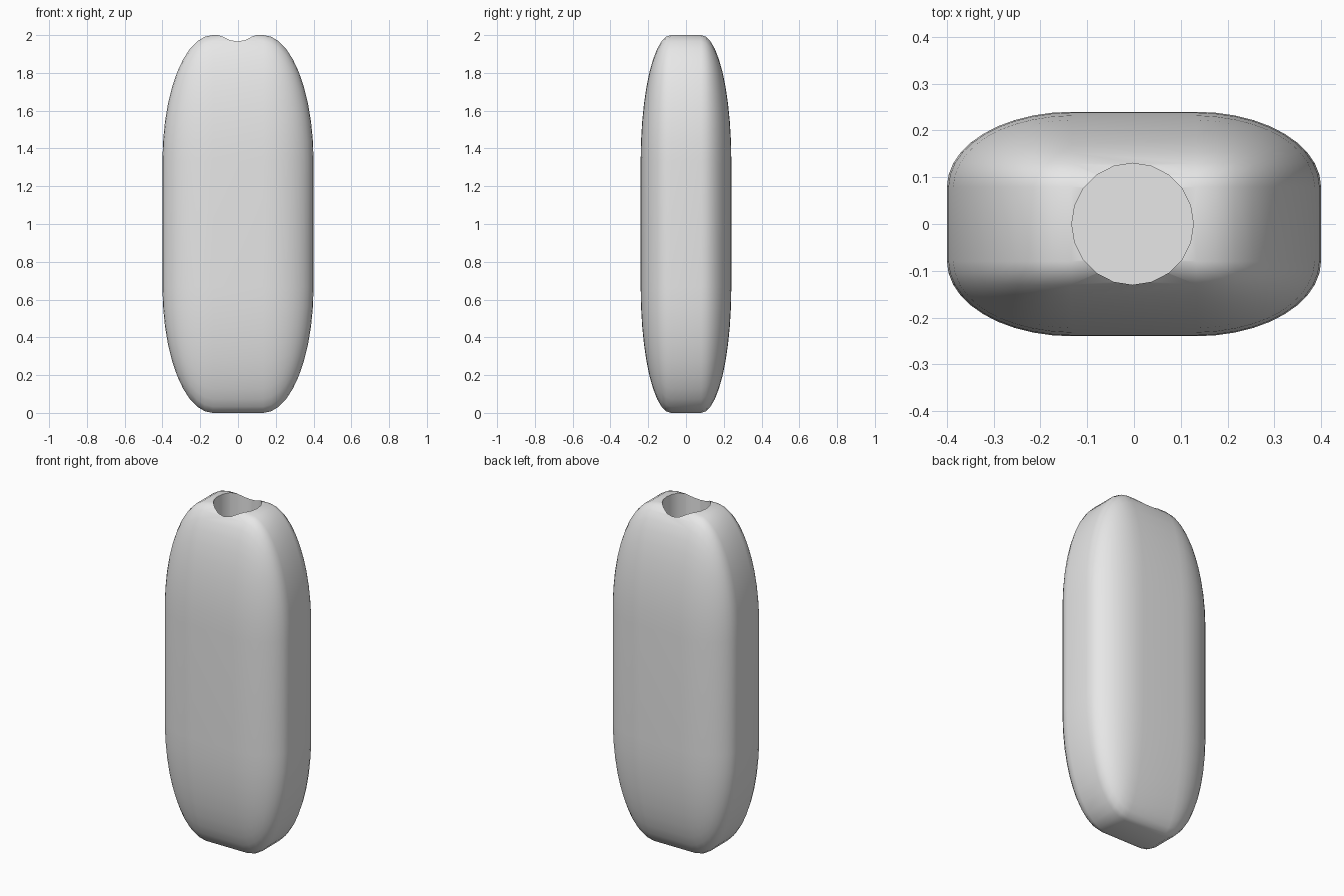
import bpy
import bmesh
import math
from mathutils import Vector

default = bpy.data.objects.get("Cube")
if default:
    bpy.data.objects.remove(default, do_unlink=True)

HALF = Vector((0.4, 0.24, 1.0))     # half extents of the body
HOLE_RADIUS = 0.13
HOLE_FLOOR = 0.25

grey = bpy.data.materials.new("plain_grey")
grey.use_nodes = True
color = (0.8, 0.8, 0.8, 1)
grey.diffuse_color = color
grey.node_tree.nodes["Principled BSDF"].inputs["Base Color"].default_value = color


def add_object(name, bm):
    mesh = bpy.data.meshes.new(name)
    bm.to_mesh(mesh)
    bm.free()
    obj = bpy.data.objects.new(name, mesh)
    bpy.context.collection.objects.link(obj)
    mesh.materials.append(grey)
    return obj


# Vase body: a generously rounded cube stretched into a tall pebble
bm = bmesh.new()
bmesh.ops.create_cube(bm, size=2)
bmesh.ops.bevel(bm, geom=bm.edges[:], offset=2 / 3, offset_type='OFFSET',
                segments=10, profile=0.5, affect='EDGES')
bmesh.ops.scale(bm, vec=HALF, verts=bm.verts)
bmesh.ops.translate(bm, vec=(0, 0, HALF.z), verts=bm.verts)
body = add_object("vase_body", bm)

# Round opening drilled down from the top
bm = bmesh.new()
top = 2.2
bmesh.ops.create_cone(bm, cap_ends=True, segments=20, radius1=HOLE_RADIUS,
                      radius2=HOLE_RADIUS, depth=top - HOLE_FLOOR)
bmesh.ops.translate(bm, vec=(-0.003, 0, (top + HOLE_FLOOR) / 2), verts=bm.verts)
cutter = add_object("opening_cutter", bm)
cutter.hide_render = True
cutter.hide_viewport = True

drill = body.modifiers.new("opening", 'BOOLEAN')
drill.operation = 'DIFFERENCE'
drill.solver = 'EXACT'
drill.object = cutter

# Apply the cut, then shade smooth with a crisp rim
bpy.ops.object.select_all(action='DESELECT')
body.select_set(True)
bpy.context.view_layer.objects.active = body
bpy.ops.object.modifier_apply(modifier=drill.name)
bpy.data.objects.remove(cutter, do_unlink=True)
bpy.ops.object.shade_smooth_by_angle(angle=math.radians(35))
